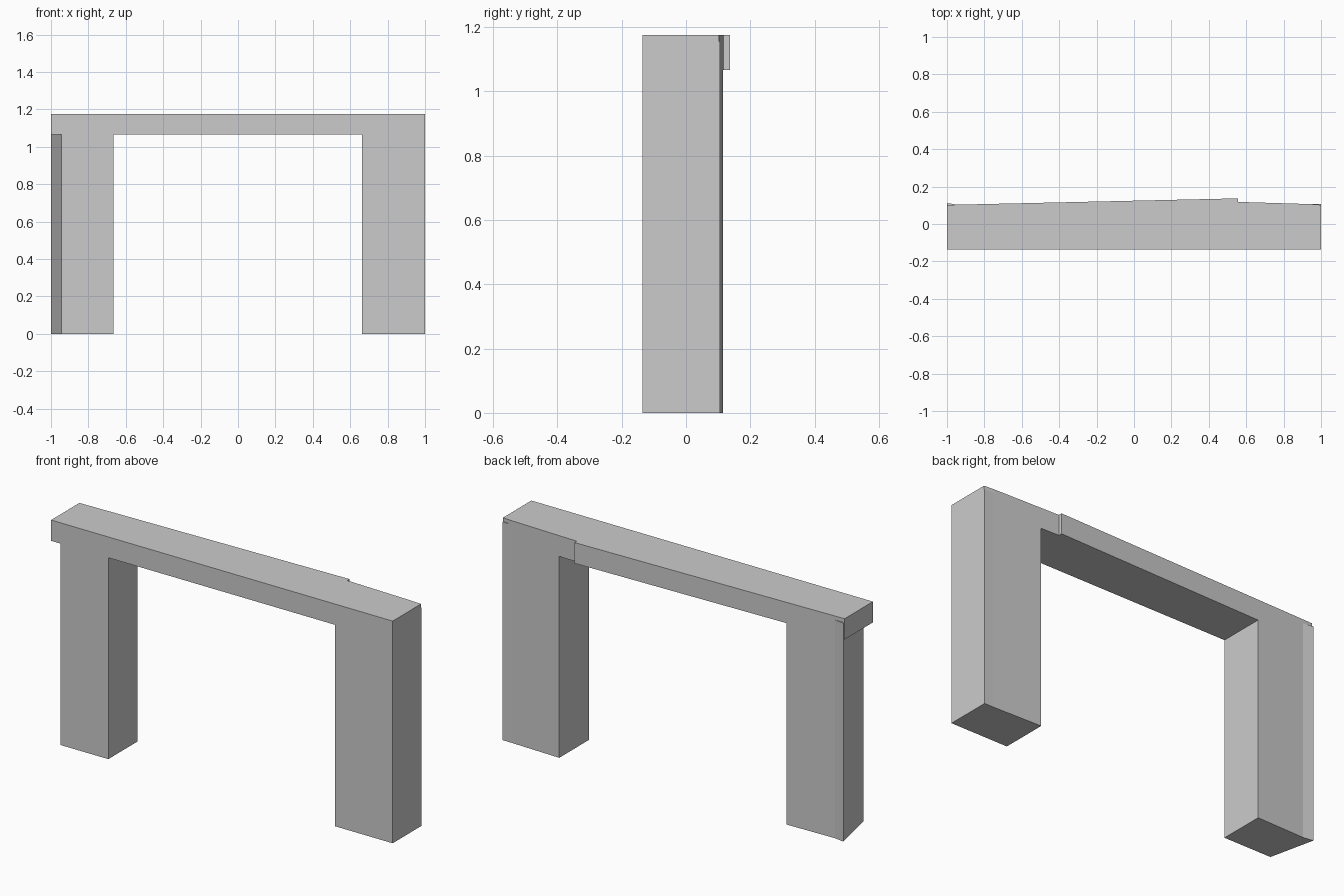
import bpy
import bmesh

if "Cube" in bpy.data.objects:
    bpy.data.objects.remove(bpy.data.objects["Cube"])


def prism(name, plan, z0, z1):
    """Extrude a counter-clockwise plan outline from z0 to z1."""
    bm = bmesh.new()
    base = bm.faces.new([bm.verts.new((x, y, z0)) for x, y in plan])
    top = bmesh.ops.extrude_face_region(bm, geom=[base])["geom"]
    verts = [v for v in top if isinstance(v, bmesh.types.BMVert)]
    bmesh.ops.translate(bm, verts=verts, vec=(0, 0, z1 - z0))
    bmesh.ops.recalc_face_normals(bm, faces=bm.faces)
    mesh = bpy.data.meshes.new(name)
    bm.to_mesh(mesh)
    bm.free()
    obj = bpy.data.objects.new(name, mesh)
    bpy.context.collection.objects.link(obj)
    return obj


FRONT = -0.135
BEAM_BOTTOM, BEAM_TOP, LEG_TOP = 1.066, 1.176, 1.155

# Lintel beam: back tapers along its length, with a small step at the right
prism("lintel_beam", [(-1, FRONT), (1, FRONT), (1, 0.102), (0.945, 0.1063),
                      (0.557, 0.118), (0.557, 0.137), (-1, 0.102)],
      BEAM_BOTTOM, BEAM_TOP)

# Left leg: skewed outer side, its back corner flared slightly past the beam
prism("left_leg", [(-0.945, FRONT), (-0.665, FRONT), (-0.665, 0.1095),
                   (-0.945, 0.1032), (-1, 0.112)], 0, LEG_TOP)

# Right leg: straight outer side, slightly tapered back
prism("right_leg", [(0.662, FRONT), (1, FRONT), (1, 0.106),
                    (0.945, 0.1063), (0.662, 0.1148)], 0, LEG_TOP)
